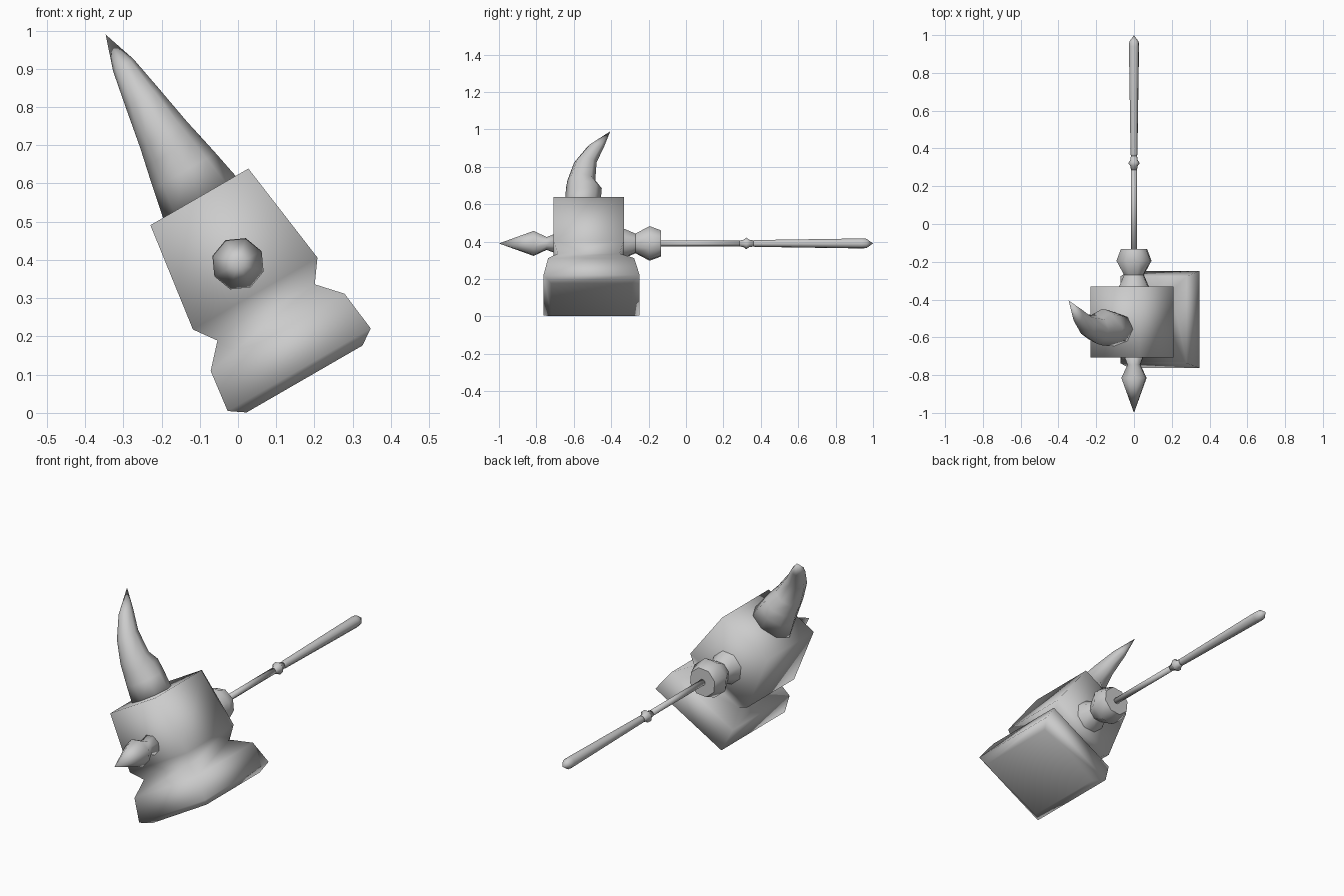
import bpy, math
from mathutils import Vector, Matrix

cube = bpy.data.objects.get("Cube")
if cube:
    bpy.data.objects.remove(cube)

steel = bpy.data.materials.new("grey_steel")
steel.use_nodes = True
GREY = (0.6, 0.6, 0.6, 1)
steel.diffuse_color = GREY
steel.node_tree.nodes["Principled BSDF"].inputs["Base Color"].default_value = GREY

AXIS_Z = 0.39
HEAD_Y = -0.52
TILT = Matrix.Translation((0, 0, AXIS_Z)) @ Matrix.Rotation(math.radians(-30), 4, 'Y')
HANDLE = Matrix.Translation((0, 0, AXIS_Z))


def loft(name, rings, matrix, sharp=180):
    """Skin a list of equal-length rings and cap both ends."""
    n = len(rings[0])
    verts = [matrix @ Vector(p) for ring in rings for p in ring]
    faces = [(r * n + i, r * n + (i + 1) % n, (r + 1) * n + (i + 1) % n, (r + 1) * n + i)
             for r in range(len(rings) - 1) for i in range(n)]
    faces.append(tuple(reversed(range(n))))
    faces.append(tuple(range(len(verts) - n, len(verts))))
    mesh = bpy.data.meshes.new(name)
    mesh.from_pydata(verts, [], faces)
    mesh.materials.append(steel)
    obj = bpy.data.objects.new(name, mesh)
    bpy.context.collection.objects.link(obj)
    bpy.ops.object.select_all(action='DESELECT')
    obj.select_set(True)
    bpy.context.view_layer.objects.active = obj
    bpy.ops.object.mode_set(mode='EDIT')
    bpy.ops.mesh.select_all(action='SELECT')
    bpy.ops.mesh.remove_doubles(threshold=0.0005)
    bpy.ops.mesh.normals_make_consistent(inside=False)
    bpy.ops.object.mode_set(mode='OBJECT')
    if sharp < 180:
        bpy.ops.object.shade_smooth_by_angle(angle=math.radians(sharp))
    else:
        bpy.ops.object.shade_smooth()
    return obj


def box_ring(s, half_x, half_y, y=HEAD_Y):
    return [(a * half_x, y + b * half_y, s) for a, b in ((-1, -1), (1, -1), (1, 1), (-1, 1))]


def lathe(name, profile, sides=8, sharp=180):
    """Turn (y, radius) pairs around the handle axis."""
    turn = math.radians(28)
    rings = [[(r * math.cos(turn + math.tau * i / sides), y,
               r * math.sin(turn + math.tau * i / sides)) for i in range(sides)]
             for y, r in profile]
    return loft(name, rings, HANDLE, sharp)


# Square hammer head: flared striking face, waist and tapered block
loft("hammer_head", [
    box_ring(-0.348, 0.175, 0.215, -0.505),
    box_ring(-0.32, 0.216, 0.257, -0.505),
    box_ring(-0.207, 0.202, 0.23, -0.507),
    box_ring(-0.147, 0.147, 0.165),
    box_ring(-0.09, 0.188, 0.188),
    box_ring(0.202, 0.148, 0.188),
], TILT)

# Curved horn: height along the head, front y, back y, half width
horn = [(0.19, -0.645, -0.47, 0.112), (0.28, -0.645, -0.455, 0.094),
        (0.34, -0.642, -0.45, 0.081), (0.39, -0.634, -0.485, 0.07),
        (0.50, -0.598, -0.478, 0.05), (0.60, -0.525, -0.437, 0.031),
        (0.692, -0.405, -0.405, 0)]
loft("horn", [[(w * math.cos(math.tau * i / 8),
                (f + b) / 2 + (b - f) / 2 * math.sin(math.tau * i / 8), s)
               for i in range(8)] for s, f, b, w in horn], TILT)

# Spike on the front of the head
lathe("front_spike", [(-1, 0), (-0.815, 0.07), (-0.745, 0.036), (-0.69, 0.058)])

# Socket behind the head
lathe("handle_socket", [(-0.35, 0.088), (-0.332, 0.083), (-0.27, 0.055),
                        (-0.195, 0.097), (-0.133, 0.073)], sharp=50)

# Long shaft with a collar and a widening grip
lathe("shaft", [(-0.14, 0.016), (0.29, 0.016)])
lathe("collar", [(0.285, 0.016), (0.308, 0.021), (0.322, 0.032), (0.338, 0.021), (0.36, 0.017)])
lathe("grip", [(0.355, 0.016), (0.37, 0.019), (0.94, 0.028), (0.965, 0.026), (1, 0)])
